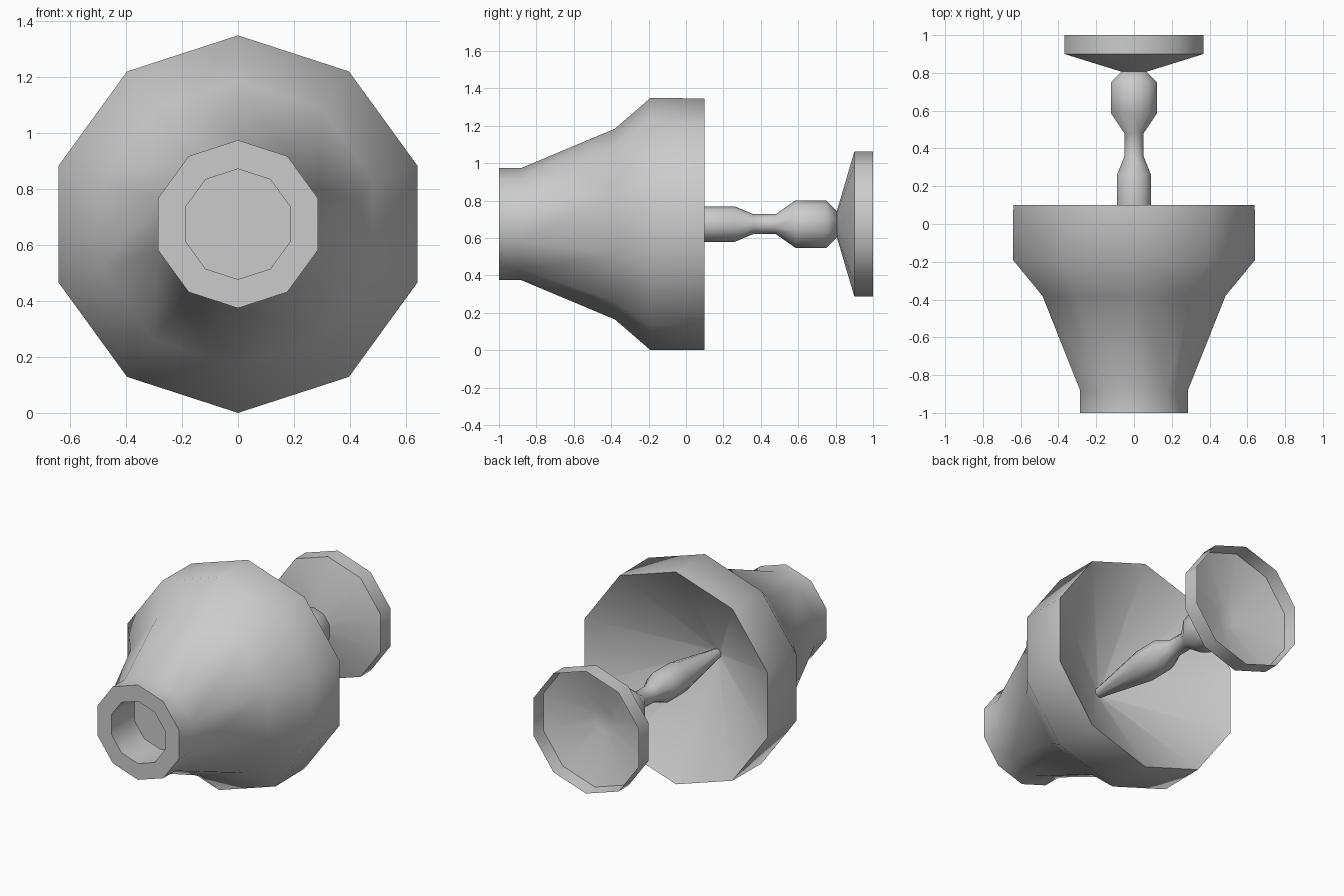
import bpy, bmesh, math

if "Cube" in bpy.data.objects:
    bpy.data.objects.remove(bpy.data.objects["Cube"])

SIDES = 10
AXIS_Z = 0.674


def lathe(name, profile):
    """Turn (y, radius) points around the horizontal axis; radius 0 closes an end."""
    bm = bmesh.new()
    rings = []
    for y, r in profile:
        if r == 0:
            rings.append([bm.verts.new((0, y, AXIS_Z))] * SIDES)
            continue
        ring = []
        for i in range(SIDES):
            a = math.pi / 2 + i * math.tau / SIDES
            ring.append(bm.verts.new((r * math.cos(a), y, AXIS_Z + r * math.sin(a))))
        rings.append(ring)
    for a, b in zip(rings, rings[1:]):
        for i in range(SIDES):
            j = (i + 1) % SIDES
            corners = list(dict.fromkeys((a[i], a[j], b[j], b[i])))
            bm.faces.new(corners)
    bmesh.ops.recalc_face_normals(bm, faces=bm.faces)
    mesh = bpy.data.meshes.new(name)
    bm.to_mesh(mesh)
    bm.free()
    obj = bpy.data.objects.new(name, mesh)
    bpy.context.collection.objects.link(obj)
    bpy.ops.object.select_all(action='DESELECT')
    obj.select_set(True)
    bpy.context.view_layer.objects.active = obj
    bpy.ops.object.shade_smooth_by_angle(angle=math.radians(55))
    return obj


# Flared body: front socket, neck, shoulder, rim and conical rear cavity
lathe("flared_body", [
    (-0.77, 0), (-0.77, 0.197), (-1.0, 0.197), (-1.0, 0.30), (-0.88, 0.30),
    (-0.38, 0.51), (-0.19, 0.674), (0.10, 0.672), (-0.31, 0.03), (-0.31, 0),
])

# Turned stem growing out of the cavity
lathe("stem", [
    (-0.32, 0), (-0.31, 0.03), (0.09, 0.095), (0.26, 0.095), (0.36, 0.053),
    (0.48, 0.053), (0.585, 0.127), (0.75, 0.127), (0.81, 0.067), (0.81, 0),
])

# Hollow dish at the rear end
lathe("rear_dish", [
    (0.805, 0), (0.805, 0.065), (0.90, 0.387), (1.0, 0.387),
    (0.912, 0.379), (0.815, 0.065), (0.815, 0),
])
